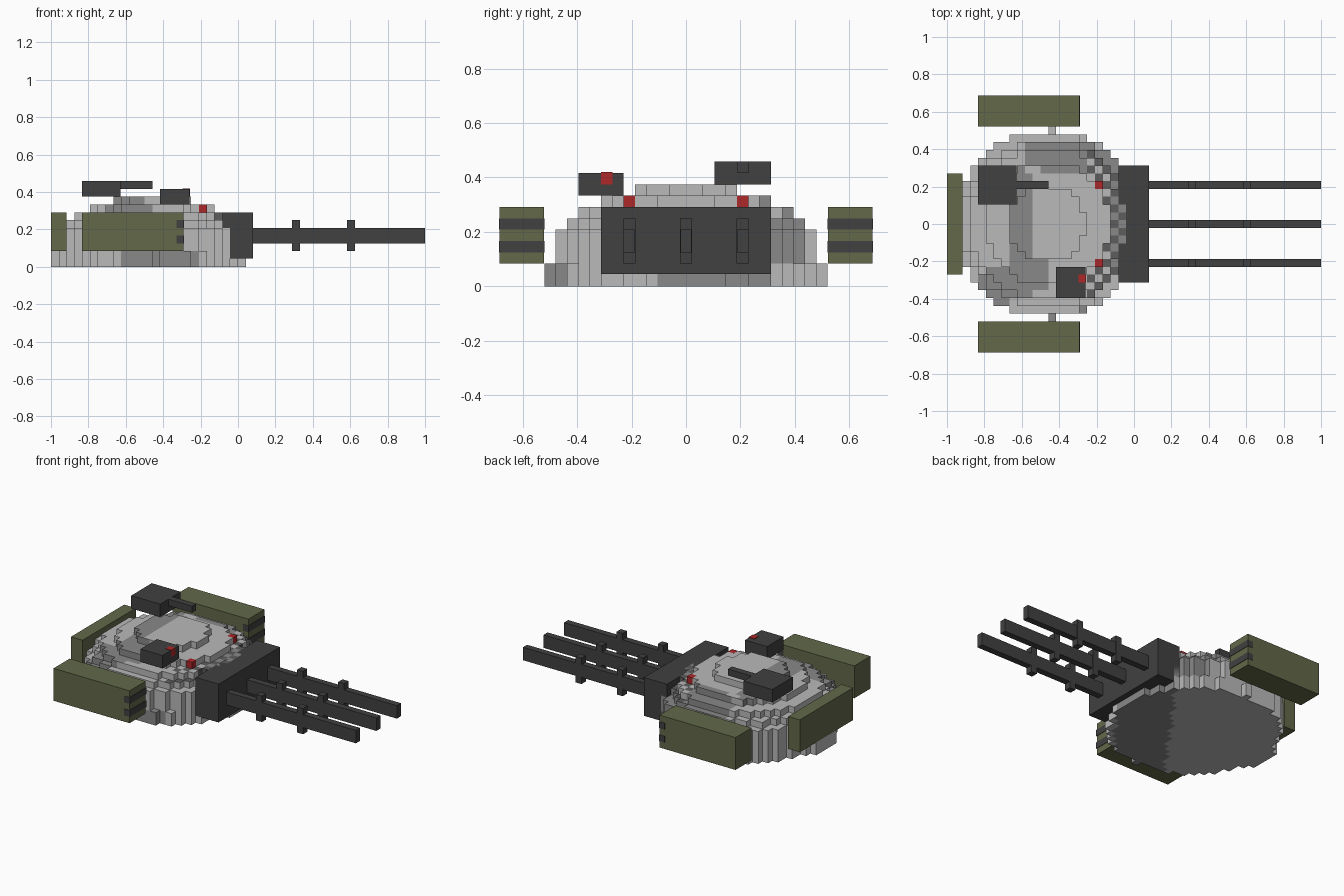
import bpy, bmesh, math
from mathutils import Vector

cube = bpy.data.objects.get("Cube")
if cube:
    bpy.data.objects.remove(cube, do_unlink=True)

V = 1 / 24                      # size of one block


def material(name, r, g, b):
    m = bpy.data.materials.new(name)
    m.use_nodes = True
    m.diffuse_color = (r, g, b, 1)
    bsdf = m.node_tree.nodes["Principled BSDF"]
    bsdf.inputs["Base Color"].default_value = (r, g, b, 1)
    bsdf.inputs["Roughness"].default_value = 0.8
    return m


LIGHT = material("light grey", 0.49, 0.49, 0.49)
MID = material("mid grey", 0.25, 0.25, 0.25)
DARK = material("dark grey", 0.11, 0.11, 0.11)
CHARCOAL = material("charcoal", 0.052, 0.052, 0.053)
GREEN = material("olive green", 0.122, 0.138, 0.066)
RED = material("signal red", 0.42, 0.021, 0.023)


def add_object(name, bm, mats):
    me = bpy.data.meshes.new(name)
    bm.to_mesh(me)
    bm.free()
    for m in mats:
        me.materials.append(m)
    ob = bpy.data.objects.new(name, me)
    bpy.context.collection.objects.link(ob)
    return ob


def box(name, mat, x, y, z):
    """Box from (min, max) pairs."""
    bm = bmesh.new()
    bmesh.ops.create_cube(bm, size=1)
    for v in bm.verts:
        v.co = [lo + (c + 0.5) * (hi - lo) for c, (lo, hi) in zip(v.co, (x, y, z))]
    return add_object(name, bm, [mat])


# Stepped dome: each step is (height in blocks, radius in blocks)
STEPS = ((2, 12.0), (5, 11.9), (6, 10.9), (7, 9.9), (8, 7.9), (9, 4.9))
CENTRE = 12.4


def column_height(i, j):
    if (i, abs(j)) == (13, 12) or (i == 0 and abs(j) < 3):
        return 2
    d = math.hypot(i - CENTRE, j)
    return max((h for h, r in STEPS if d < r), default=0)


def near(p, a, b, r):
    """True when p lies within r of the segment a-b."""
    p, a, b = Vector(p), Vector(a), Vector(b)
    t = max(0, min(1, (p - a).dot(b - a) / (b - a).length_squared))
    return (p - a - t * (b - a)).length < r


TOP_PATCHES = (((-0.74, -0.34), (-0.55, -0.27), 0.10),
               ((-0.62, -0.25), (-0.60, 0.25), 0.055),
               ((-0.50, 0.37), (-0.12, 0.33), 0.08))
LOW_PATCH = ((-0.45, -0.50), (0.04, 0.17), 0.16)


def paint(co, i, j):
    """Camouflage: 0 light, 1 mid, 2 dark."""
    p = co.xy
    if co.z < 0.1:
        return int(near(p, *LOW_PATCH))
    if co.z > 0.24 and co.x > -0.24 and co.z < 0.3:
        return 2 if (i + j) % 2 else int(co.x > -0.12)
    return int(any(near(p, *s) for s in TOP_PATCHES))


def build_dome():
    bm = bmesh.new()

    def quad(corners, i, j):
        f = bm.faces.new([bm.verts.new(c) for c in corners])
        f.material_index = paint(f.calc_center_median(), i, j)

    for i in range(25):
        for j in range(-12, 13):
            h = column_height(i, j)
            if not h:
                continue
            x0, y0 = -1 + i * V, (j - 0.5) * V
            ring = [(x0, y0), (x0 + V, y0), (x0 + V, y0 + V), (x0, y0 + V)]
            quad([(x, y, h * V) for x, y in ring], i, j)
            quad([(x, y, 0) for x, y in reversed(ring)], i, j)
            sides = ((0, -1), (1, 0), (0, 1), (-1, 0))
            for k, (di, dj) in enumerate(sides):
                (ax, ay), (bx, by) = ring[k], ring[(k + 1) % 4]
                for n in range(column_height(i + di, j + dj), h):
                    lo, hi = n * V, (n + 1) * V
                    quad([(ax, ay, lo), (bx, by, lo), (bx, by, hi), (ax, ay, hi)], i, j)
    bmesh.ops.remove_doubles(bm, verts=bm.verts, dist=1e-4)
    return add_object("turret_dome", bm, [LIGHT, MID, DARK])


build_dome()

# Armour plates with dark bands on the front ends
for side, s in (("left", 1), ("right", -1)):
    y = sorted((s * 0.522, s * 0.686))
    box(f"{side}_armour", GREEN, (-0.833, -0.292), y, (2 * V, 7 * V))
    for n, z in enumerate((3 * V, 5 * V)):
        box(f"{side}_armour_band_{n + 1}", CHARCOAL, (-0.33, -0.289),
            (y[0] - 0.002, y[1] + 0.002), (z, z + V))
box("rear_armour", GREEN, (-1, -0.917), (-0.271, 0.271), (2 * V, 7 * V))

# Gun mantlet and three barrels with square rings
box("mantlet", CHARCOAL, (-0.083, 0.08), (-0.3125, 0.3125), (0.045, 7 * V))
for name, y in (("right", -5 * V), ("middle", 0), ("left", 5 * V)):
    w = (y - V / 2, y + V / 2)
    box(f"{name}_barrel", CHARCOAL, (0.08, 1), w, (3 * V, 5 * V))
    for n, x in enumerate((0.29, 0.583)):
        box(f"{name}_barrel_ring_{n + 1}", CHARCOAL, (x, x + V),
            (w[0] - 0.001, w[1] + 0.001), (2 * V, 6 * V))
    if y:
        box(f"{name}_marker_lamp", RED, (-0.208, -0.167), w, (7 * V, 8 * V))

# Roof gun
box("roof_gun_body", CHARCOAL, (-0.833, -0.627), (0.104, 0.3125), (9 * V, 11 * V))
box("roof_gun_barrel", CHARCOAL, (-0.627, -0.4583), (0.1875, 0.229), (10 * V, 11 * V))

# Sight box with red lens
box("sight_box", CHARCOAL, (-0.417, -0.26), (-0.396, -0.229), (8 * V, 10 * V))
box("sight_lens", RED, (-0.298, -0.257), (-0.3125, -0.271), (9 * V, 10 * V + 0.003))
